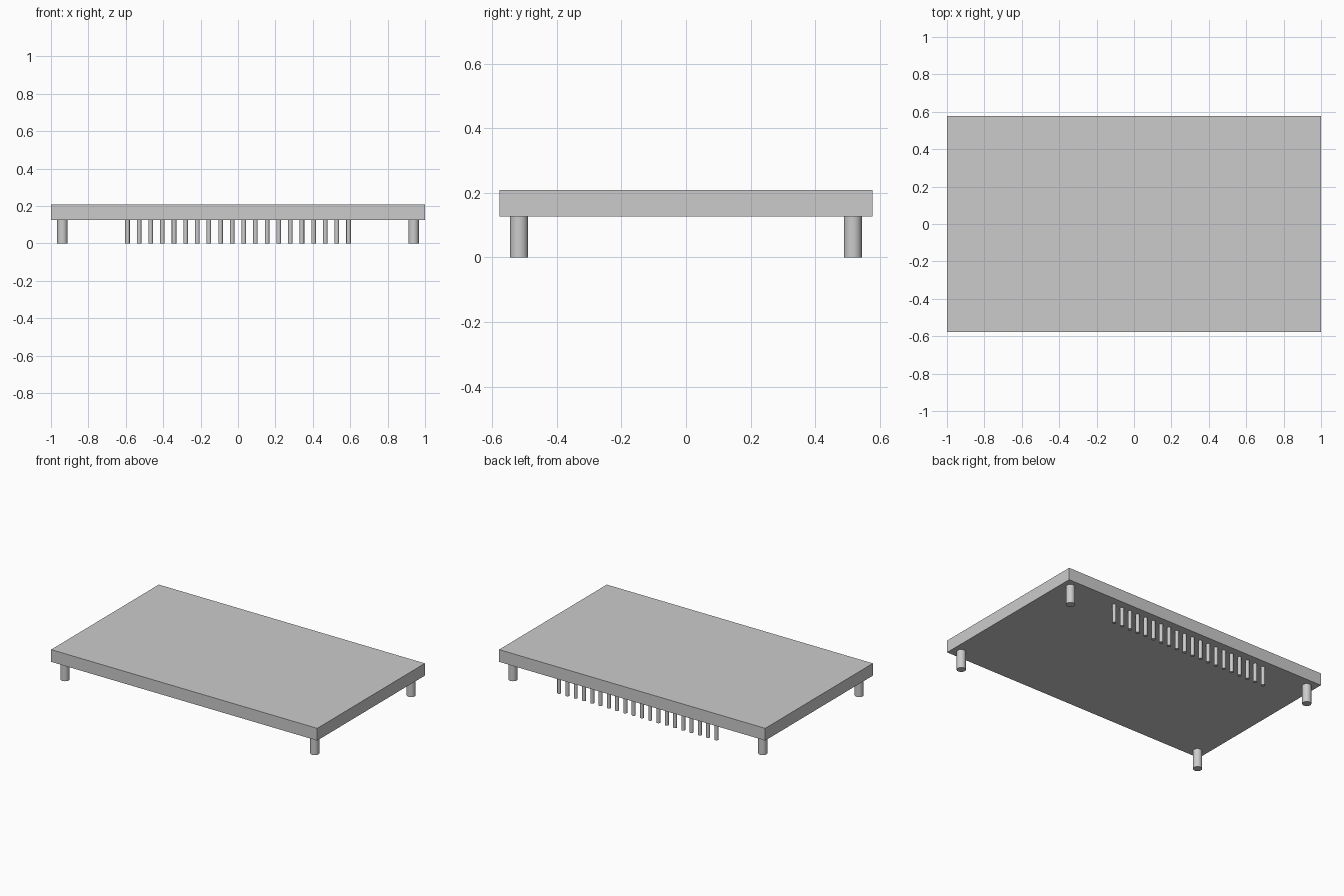
import bpy

if "Cube" in bpy.data.objects:
    bpy.data.objects.remove(bpy.data.objects["Cube"])

grey = bpy.data.materials.new("light_grey")
grey.diffuse_color = (0.6, 0.6, 0.6, 1)
grey.use_nodes = True
grey.node_tree.nodes["Principled BSDF"].inputs["Base Color"].default_value = grey.diffuse_color

BOARD_Z, TOP_Z = 0.126, 0.209
HALF_Y = 0.578
LEG_X, LEG_Y = 0.939, 0.517


def post(name, x, y, radius, sides):
    """Upright smooth cylinder from the ground to the board underside."""
    bpy.ops.mesh.primitive_cylinder_add(vertices=sides, radius=radius, depth=BOARD_Z,
                                        location=(x, y, BOARD_Z / 2))
    ob = bpy.context.object
    ob.name = name
    ob.data.materials.append(grey)
    bpy.ops.object.shade_smooth_by_angle()


# Flat board
bpy.ops.mesh.primitive_cube_add(size=1, location=(0, 0, (BOARD_Z + TOP_Z) / 2))
board = bpy.context.object
board.name = "board"
board.scale = (2, 2 * HALF_Y, TOP_Z - BOARD_Z)
bpy.ops.object.transform_apply(location=False, rotation=False, scale=True)
board.data.materials.append(grey)

# Corner legs
for side, x in (("left", -LEG_X), ("right", LEG_X)):
    for end, y in (("front", -LEG_Y), ("back", LEG_Y)):
        post(f"{end}_{side}_leg", x, y, 0.028, 32)

# Row of twenty pins along the back edge
PITCH = 0.0622
for i in range(20):
    post(f"pin_{i + 1}", (i - 9.5) * PITCH, LEG_Y, 0.0122, 24)
